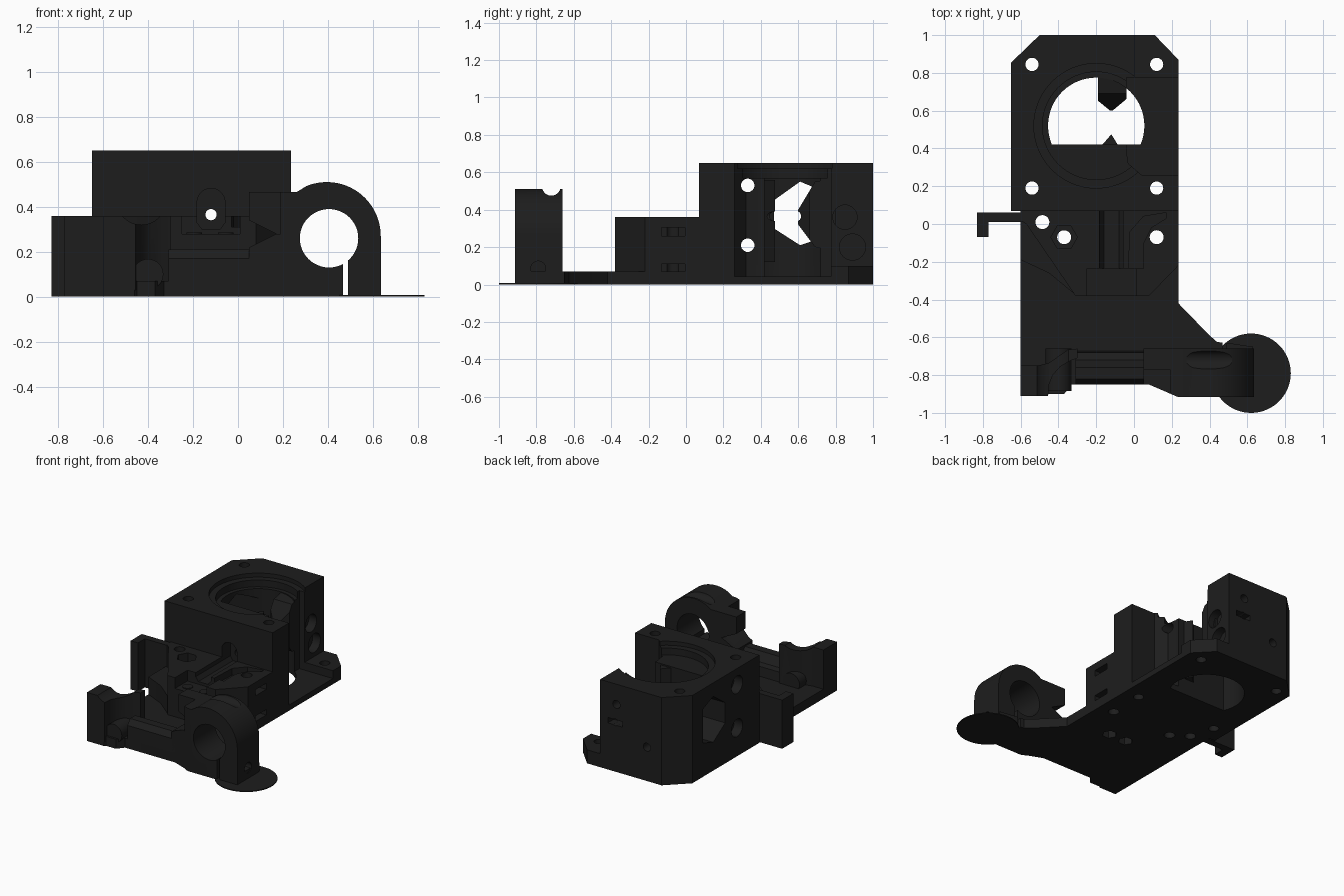
import bpy, bmesh, math

if "Cube" in bpy.data.objects:
    bpy.data.objects.remove(bpy.data.objects["Cube"])

mat = bpy.data.materials.new("matte_black")
mat.diffuse_color = (0.0125, 0.0125, 0.0125, 1)
mat.use_nodes = True
mat.node_tree.nodes["Principled BSDF"].inputs["Base Color"].default_value = mat.diffuse_color


def prism(name, pts, axis, a, b):
    """Extrude a 2D outline along an axis between a and b."""
    place = {'x': lambda p, t: (t, p[0], p[1]),
             'y': lambda p, t: (p[0], t, p[1]),
             'z': lambda p, t: (p[0], p[1], t)}[axis]
    bm = bmesh.new()
    lo = [bm.verts.new(place(p, a)) for p in pts]
    hi = [bm.verts.new(place(p, b)) for p in pts]
    bm.faces.new(lo)
    bm.faces.new(hi)
    n = len(pts)
    for i in range(n):
        j = (i + 1) % n
        bm.faces.new((lo[i], lo[j], hi[j], hi[i]))
    bmesh.ops.recalc_face_normals(bm, faces=bm.faces[:])
    me = bpy.data.meshes.new(name)
    bm.to_mesh(me)
    bm.free()
    ob = bpy.data.objects.new(name, me)
    bpy.context.collection.objects.link(ob)
    me.materials.append(mat)
    return ob


def arc(cx, cy, r, a0, a1, n):
    return [(cx + r * math.cos(math.radians(a0 + (a1 - a0) * i / n)),
             cy + r * math.sin(math.radians(a0 + (a1 - a0) * i / n))) for i in range(n + 1)]


def rod(name, c, r, axis, a, b, n=32):
    return prism(name, arc(c[0], c[1], r, 0, 360, n)[:-1], axis, a, b)


def box(name, x0, x1, y0, y1, z0, z1):
    return prism(name, [(x0, y0), (x1, y0), (x1, y1), (x0, y1)], 'z', z0, z1)


def combine(ob, tool, op='DIFFERENCE'):
    m = ob.modifiers.new("bool", 'BOOLEAN')
    m.operation, m.solver, m.object = op, 'EXACT', tool
    bpy.context.view_layer.objects.active = ob
    bpy.ops.object.modifier_apply(modifier=m.name)
    bpy.data.objects.remove(tool, do_unlink=True)


# base plate under everything
base = prism("base_plate", [
    (-.6, -.91), (-.46, -.91), (-.45, -.9), (-.37, -.9), (-.33, -.85), (.08, -.85), (.235, -.91),
    (.63, -.91), (.63, -.65), (.5, -.63), (.44, -.625), (.4, -.59), (.235, -.42), (.235, .87),
    (.11, 1), (-.5, 1), (-.65, .855), (-.65, .07), (-.6, .07)], 'z', 0, .07)

# motor housing with chamfered rear corners
house = prism("motor_housing", [
    (-.65, .07), (.235, .07), (.235, .87), (.11, 1), (-.5, 1), (-.65, .855)], 'z', .03, .65)
# open rear right corner, leaving a low flange with a sunken floor
opening = [(.3, .26), (.04, .26), (-.03, .32), (-.04, .385), (-.04, .775)]
combine(house, prism("cut", opening + [(.003, .775), (.003, 1.1), (.3, 1.1)], 'z', .1, .8))
for ob, z in ((house, .042), (base, .038)):
    combine(ob, prism("cut", opening + [(.3, .775)], 'z', z, .12))
# main bore, flat at the front, with stepped counterbore
for ob in (base, house):
    bore = rod("cut", (-.2, .52), .255, 'z', -.1, .7, 64)
    combine(bore, box("trim", -1, 1, 0, .42, -.2, .8))
    combine(ob, bore)
for r, z in ((.33, .62), (.285, .57)):
    combine(house, rod("cut", (-.2, .52), r, 'z', z, .7, 64))
# window in the left wall
combine(house, prism("cut", [(.47, .3), (.47, .45), (.61, .55), (.73, .5), (.73, .25), (.61, .21)],
                     'x', -.8, -.2))
# cross bolt holes
for z in (.21, .53):
    combine(house, rod("cut", (.33, z), .036, 'x', -.8, .4))
    combine(house, rod("cut", (.33, z), .065, 'x', -.8, -.58))
# pockets on the inner rear face
for y, z, r in ((.85, .36, .065), (.89, .2, .07)):
    combine(house, rod("cut", (y, z), r, 'x', -.06, .1))
# rear face holes
for x, z in ((-.13, .5), (-.38, .25)):
    combine(house, rod("cut", (x, z), .03, 'y', .9, 1.1))
combine(house, box("cut", -.18, -.06, .93, 1.1, .345, .385))

# pointed filament guide inside the bore
guide = prism("filament_guide", [
    (.8, .57), (.69, .55), (.6, .4), (.6, .32), (.69, .2), (.8, .18)], 'x', -.19, -.041)
combine(guide, prism("trim", [(-.2, .8), (-.2, .66), (-.12, .595), (-.03, .67), (-.03, .8)],
                     'z', 0, 1), 'INTERSECT')
front_guide = prism("front_guide", [(-.18, .41), (-.15, .44), (-.12, .475), (-.08, .41)], 'z', .12, .56)

# middle body block
body = prism("body_block", [
    (-.6, .075), (-.6, .02), (-.57, 0), (-.31, -.38), (.08, -.38), (.235, -.22), (.235, .075)],
    'z', .03, .36)
combine(body, box("cut", -.25, .01, -.45, -.235, .28, .5))
combine(body, prism("cut", [(-.03, -.235), (.05, -.235), (.05, -.1), (.09, -.02), (.17, .03),
                            (.17, .06), (.05, .04), (-.02, -.04)], 'z', .31, .5))
# side nut slots
for z0, z1 in ((.065, .11), (.26, .305)):
    combine(body, box("cut", .1, .3, -.13, -.005, z0, z1))
combine(body, rod("cut", (-.37, -.07), .07, 'z', .28, .5, 6))
# bolts in the notch and nut pockets below them
for x in (-.195, -.055):
    rod("notch_bolt", (x, -.31), .035, 'z', .25, .285)
    for ob in (base, body):
        combine(ob, rod("cut", (x, -.32), .05, 'z', -.1, .12, 6))

# filament channel and path
for ob in (house, body):
    combine(ob, prism("cut", arc(-.12, .42, .062, 0, 180, 16) + [(-.182, .33), (-.16, .3), (-.08, .3),
                                                                (-.058, .33)], 'y', -.26, .17))
for ob in (house, body, guide, front_guide):
    combine(ob, rod("cut", (-.12, .365), .025, 'y', -.6, 1.2, 24))

# sloped skirt on the left of the body
skirt = prism("body_skirt", [(-.6, .05), (-.6, -.19), (-.45, -.26), (-.31, -.375), (-.3, 0)], 'z', .03, .2)

# vertical bolt holes
for x, y in ((-.54, .845), (.12, .845), (.12, .19), (-.54, .19)):
    for ob in (base, house):
        combine(ob, rod("cut", (x, y), .035, 'z', -.1, .8, 24))
for x, y in ((-.485, .01), (-.37, -.07), (.12, -.07)):
    for ob in (base, body, skirt):
        combine(ob, rod("cut", (x, y), .037, 'z', -.1, .8, 24))

# cable hook on the left
hook = prism("side_hook", [(-.59, .06), (-.83, .06), (-.83, -.07), (-.77, -.07), (-.77, .01), (-.59, .01)],
             'z', 0, .36)

# front left mount, curved in plan, with a dipped top
mount = prism("left_mount", [(-.6, -.91), (-.455, -.91), (-.45, -.85), (-.43, -.8), (-.39, -.755), (-.34, -.725),
                             (-.3, -.71), (-.3, -.66), (-.35, -.665), (-.4, -.7), (-.45, -.735),
                             (-.51, -.75), (-.6, -.75)], 'z', .03, .36)
combine(mount, rod("cut", (-.43, .43), .11, 'y', -1, -.5))
rod("mount_pin", (-.4, .1), .068, 'y', -.885, -.66)

# front cross bar
prism("front_bar", [(-.85, .03), (-.85, .17), (-.82, .21), (-.76, .21), (-.72, .15), (-.68, .14), (-.67, .03)],
      'x', -.31, .1)

# clamp tower with arched top
tower = prism("clamp_tower", [(.05, .03), (.05, .22), (.17, .28), (.05, .34), (.05, .465), (.26, .465)]
              + arc(.395, .27, .24, 112, 0, 28) + [(.635, .001), (.2, .001)], 'y', -.915, -.66)
combine(tower, prism("cut", [(-.1, -1), (-.1, -.85), (.08, -.85), (.235, -.917), (.235, -1)], 'z', -.1, .8))
combine(tower, box("cut", 0, .19, -1, -.77, .28, .6))
combine(tower, rod("cut", (.405, .26), .13, 'y', -1, -.5, 48))
combine(tower, rod("cut", (-.72, .525), .05, 'x', .2, .8))
combine(tower, rod("cut", (-.79, .085), .04, 'x', .58, .8))
for ob in (tower, base):
    combine(ob, box("cut", .468, .49, -1, -.5, -.1, .2))

# thin round brim under the tower
rod("brim_disc", (.62, -.79), .21, 'z', 0, .007, 64)

for ob in bpy.data.objects:
    bpy.ops.object.select_all(action='DESELECT')
    ob.select_set(True)
    bpy.context.view_layer.objects.active = ob
    bpy.ops.object.shade_smooth_by_angle(angle=math.radians(30))
